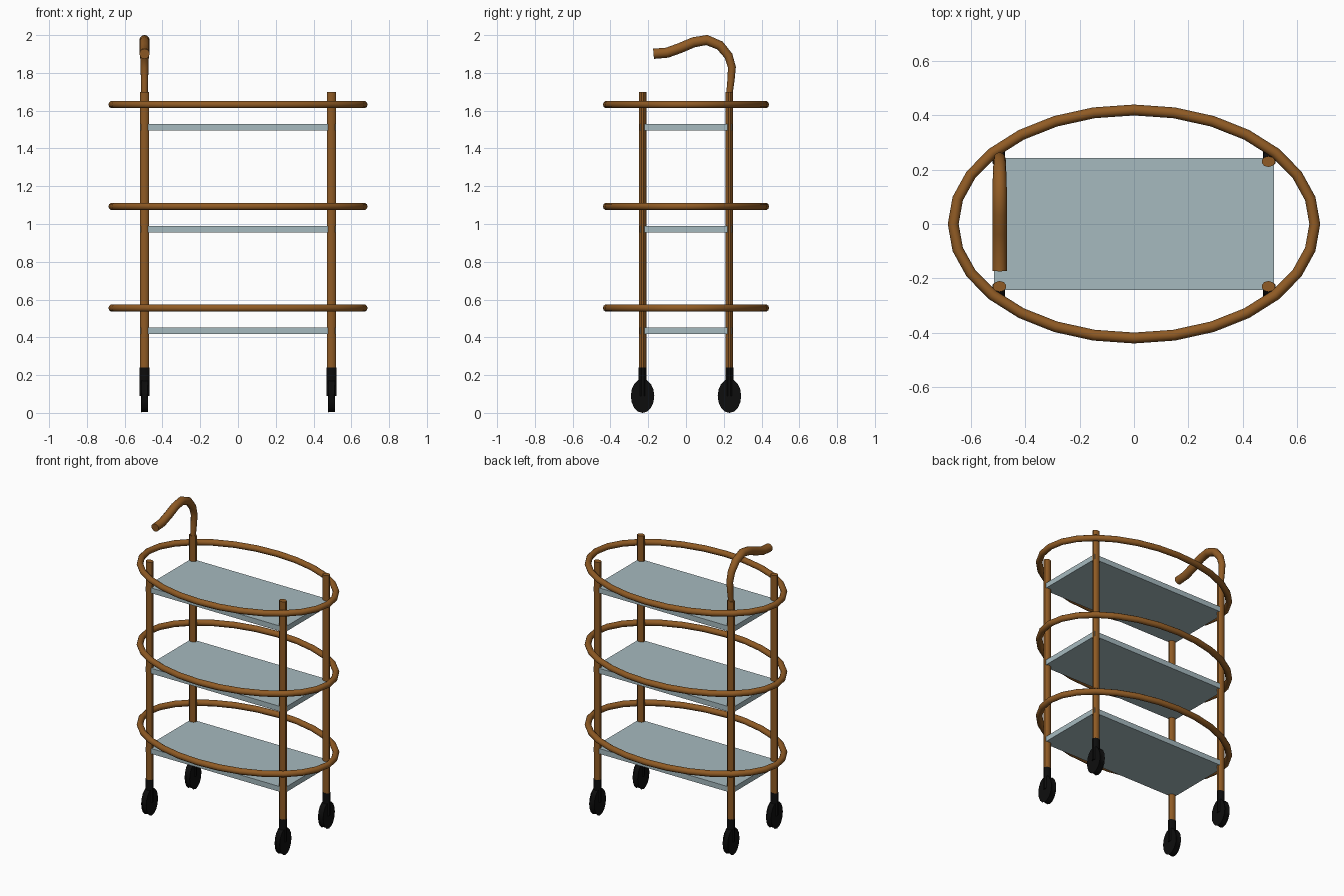
import bpy, bmesh, math
from mathutils import Matrix, Vector

cube = bpy.data.objects.get("Cube")
if cube:
    bpy.data.objects.remove(cube, do_unlink=True)


def material(name, rgb):
    m = bpy.data.materials.new(name)
    m.use_nodes = True
    m.diffuse_color = (*rgb, 1)
    m.node_tree.nodes["Principled BSDF"].inputs["Base Color"].default_value = (*rgb, 1)
    return m


WOOD = material("warm brown wood", (0.28, 0.105, 0.018))
GLASS = material("pale blue grey glass", (0.38, 0.49, 0.52))
RUBBER = material("black rubber", (0.004, 0.004, 0.004))


def add_object(name, bm, mat, smooth=True):
    bmesh.ops.recalc_face_normals(bm, faces=bm.faces)
    mesh = bpy.data.meshes.new(name)
    bm.to_mesh(mesh)
    bm.free()
    mesh.materials.append(mat)
    ob = bpy.data.objects.new(name, mesh)
    bpy.context.collection.objects.link(ob)
    if smooth:
        bpy.ops.object.select_all(action="DESELECT")
        ob.select_set(True)
        bpy.context.view_layer.objects.active = ob
        bpy.ops.object.shade_smooth_by_angle(angle=math.radians(40))
    return ob


def cylinder(name, mat, centre, size, sides, axis="Z", bevel=0):
    """Elliptical cylinder filling a box of the given size."""
    bm = bmesh.new()
    bmesh.ops.create_cone(bm, cap_ends=True, segments=sides, radius1=0.5, radius2=0.5, depth=1)
    if axis == "X":
        bm.transform(Matrix.Rotation(math.pi / 2, 4, "Y"))
    bm.transform(Matrix.Translation(centre) @ Matrix.Diagonal((*size, 1)))
    if bevel:
        rims = [e for e in bm.edges if any(len(f.verts) > 4 for f in e.link_faces)]
        bmesh.ops.bevel(bm, geom=rims, offset=bevel, segments=1, affect="EDGES")
    return add_object(name, bm, mat)


def sweep(name, mat, path, radii, sides, closed=False):
    """Tube along a path of points, closed into a loop or capped."""
    bm = bmesh.new()
    n, rings = len(path), []
    plane = Vector((0, 0, 1)) if closed else Vector((1, 0, 0))
    for i, p in enumerate(path):
        a = path[i - 1] if closed or i else p
        b = path[(i + 1) % n] if closed or i < n - 1 else p
        side = (b - a).normalized().cross(plane)
        turns = [math.tau * k / sides for k in range(sides)]
        rings.append([bm.verts.new(p + radii[i] * (math.cos(t) * side + math.sin(t) * plane))
                      for t in turns])
    for i in range(n if closed else n - 1):
        r, s = rings[i], rings[(i + 1) % n]
        for k in range(sides):
            j = (k + 1) % sides
            bm.faces.new((r[k], r[j], s[j], s[k]))
    if not closed:
        bm.faces.new(rings[0])
        bm.faces.new(rings[-1])
    return add_object(name, bm, mat)


# Shelves, each with an oval rail above it
SEGMENTS = 28
for level, z in (("lower", 0.435), ("middle", 0.973), ("upper", 1.512)):
    bm = bmesh.new()
    bmesh.ops.create_cube(bm, size=1)
    bm.transform(Matrix.Translation((0, 0, z)) @ Matrix.Diagonal((1.03, 0.485, 0.035, 1)))
    add_object(level + "_shelf", bm, GLASS, smooth=False)
    angles = [math.tau * i / SEGMENTS for i in range(SEGMENTS)]
    oval = [Vector((0.666 * math.cos(a), 0.42 * math.sin(a), z + 0.12)) for a in angles]
    sweep(level + "_rail", WOOD, oval, [0.02] * SEGMENTS, 10, closed=True)

# Legs with casters at the four corners
for x, side in ((-0.495, "right"), (0.495, "left")):
    for y, end in ((-0.23, "front"), (0.23, "back")):
        tag = end + "_" + side
        cylinder(tag + "_leg", WOOD, (x, y, 0.96), (0.05, 0.04, 1.48), 10)
        cylinder(tag + "_caster_stem", RUBBER, (x, y, 0.165), (0.054, 0.042, 0.15), 10)
        cylinder(tag + "_wheel", RUBBER, (x, y, 0.09), (0.038, 0.114, 0.17), 16, "X", 0.005)

# Curved push handle rising from the back right leg
curve = [(0.23, 1.69), (0.238, 1.76), (0.243, 1.83), (0.225, 1.89), (0.18, 1.945),
         (0.11, 1.974), (0.04, 1.962), (-0.03, 1.932), (-0.10, 1.907), (-0.172, 1.901)]
path = [Vector((-0.495, y, z)) for y, z in curve]
radii = [0.017 + 0.01 * min(1, i / 5) for i in range(len(path))]
sweep("push_handle", WOOD, path, radii, 12)
